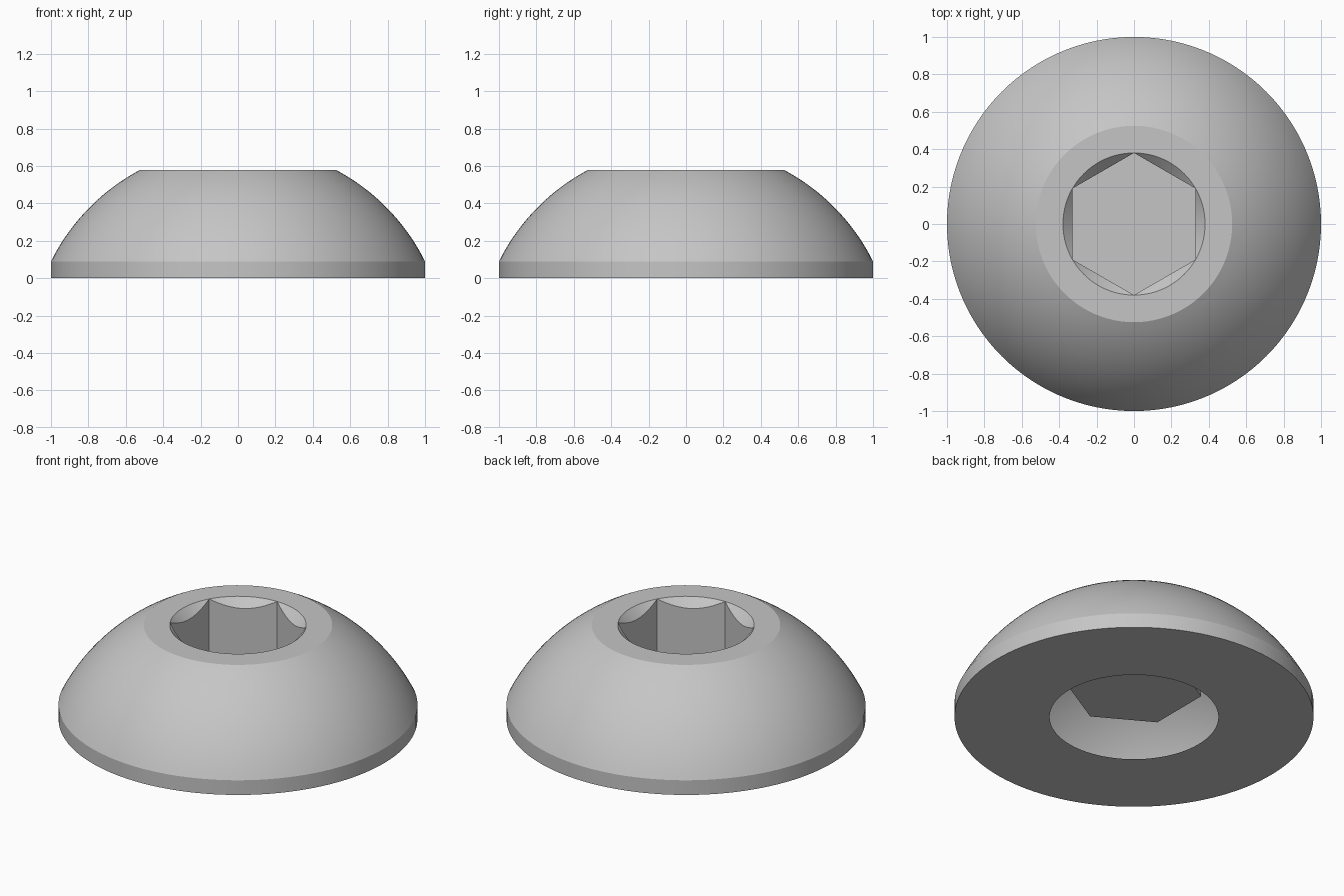
import bpy, bmesh, math

cube = bpy.data.objects.get("Cube")
if cube:
    bpy.data.objects.remove(cube, do_unlink=True)

SEG = 120                      # steps around the axis (multiple of 12)
TOP, BAND, FLOOR = 0.578, 0.09, 0.172
RIM, SOCKET = 0.525, 0.38      # flat top outer radius, hexagon corner radius

# Single steel colour
steel = bpy.data.materials.new("steel_grey")
steel.use_nodes = True
colour = (0.56, 0.56, 0.56, 1)
steel.diffuse_color = colour
steel.node_tree.nodes["Principled BSDF"].inputs["Base Color"].default_value = colour

ANGLES = [2 * math.pi * i / SEG for i in range(SEG)]


def hex_radius(a):
    """Distance to a hexagon with corners on the y axis."""
    local = (a - math.pi / 2) % (math.pi / 3) - math.pi / 6
    return SOCKET * math.cos(math.pi / 6) / math.cos(local)


def add_ring(bm, radius, height):
    return [bm.verts.new((radius(a) * math.cos(a), radius(a) * math.sin(a), height(a)))
            for a in ANGLES]


def circle(bm, r, z):
    return add_ring(bm, lambda a: r, lambda a: z)


bm = bmesh.new()

# Underside ring with shank opening, then the short vertical band
rings = [circle(bm, 0.47, 0), circle(bm, 1, 0)]

# Spherical dome from the band to the flat top
zc = (RIM**2 + TOP**2 - 1 - BAND**2) / (2 * (TOP - BAND))
R = math.hypot(1, BAND - zc)
start, end = math.atan2(BAND - zc, 1), math.atan2(TOP - zc, RIM)
STEPS = 18
for i in range(STEPS + 1):
    t = start + (end - start) * i / STEPS
    rings.append(circle(bm, R * math.cos(t), zc + R * math.sin(t)))

# Flat top, conical lead-in cut into the hexagon, socket walls
rings.append(circle(bm, SOCKET, TOP))
rings.append(add_ring(bm, hex_radius, lambda a: TOP - (SOCKET - hex_radius(a))))
rings.append(add_ring(bm, hex_radius, lambda a: FLOOR))

for low, high in zip(rings, rings[1:]):
    for i in range(SEG):
        j = (i + 1) % SEG
        bm.faces.new((low[i], low[j], high[j], high[i]))

# Socket floor
bm.faces.new(rings[-1])
bmesh.ops.remove_doubles(bm, verts=bm.verts[:], dist=1e-5)

mesh = bpy.data.meshes.new("screw_head")
bm.to_mesh(mesh)
bm.free()
mesh.materials.append(steel)
head = bpy.data.objects.new("screw_head", mesh)
bpy.context.collection.objects.link(head)

# Smooth dome with crisp edges
bpy.ops.object.select_all(action='DESELECT')
head.select_set(True)
bpy.context.view_layer.objects.active = head
bpy.ops.object.shade_smooth_by_angle(angle=math.radians(25))
